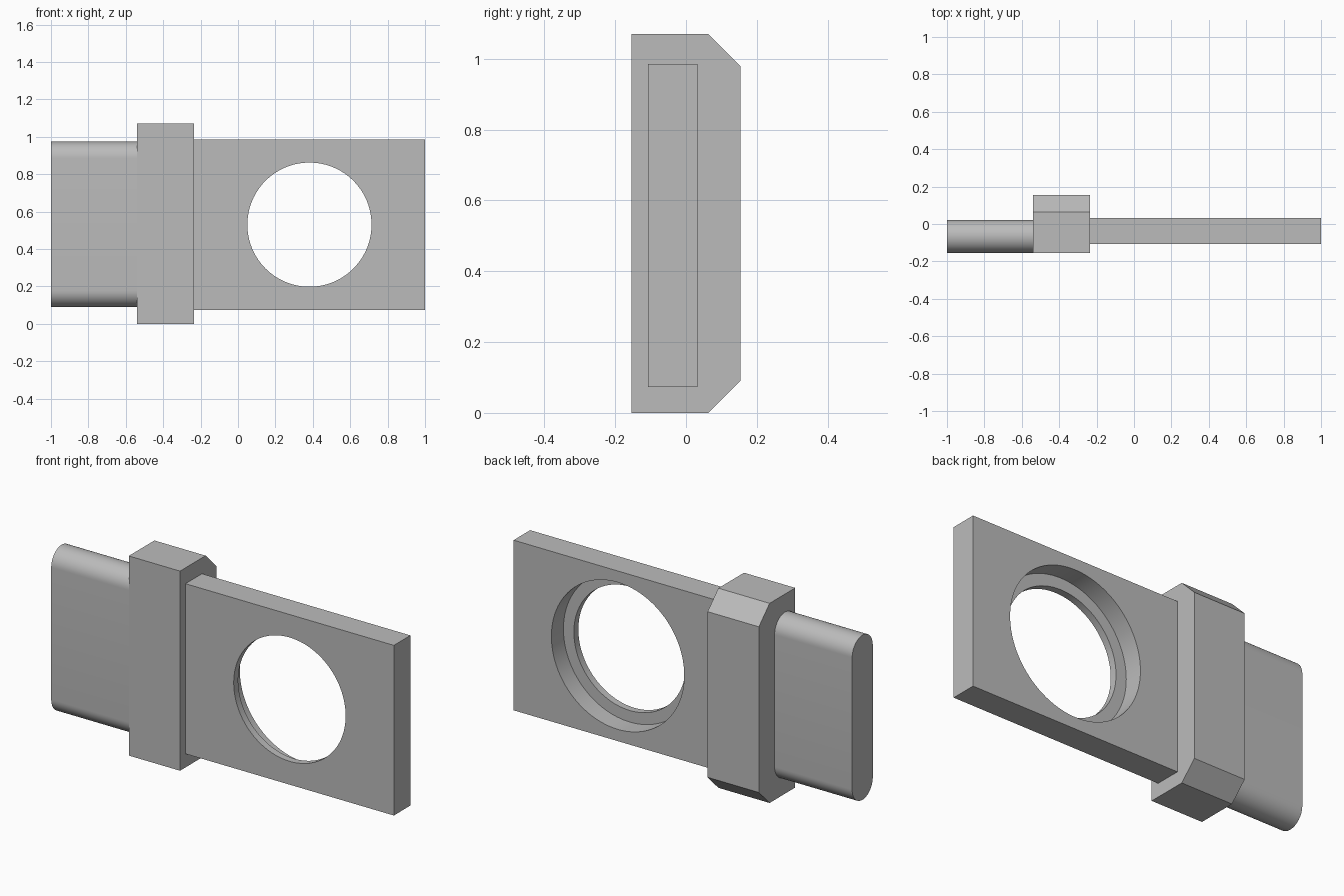
import bpy
import bmesh
from math import pi, sin, cos, radians

old = bpy.data.objects.get("Cube")
if old:
    bpy.data.objects.remove(old, do_unlink=True)

grey = bpy.data.materials.new("plain grey")
grey.use_nodes = True
colour = (0.5, 0.5, 0.5, 1)
grey.diffuse_color = colour
grey.node_tree.nodes["Principled BSDF"].inputs["Base Color"].default_value = colour


def prism(name, profile, x0, x1):
    """Extrude a closed (y, z) profile along x."""
    bm = bmesh.new()
    face = bm.faces.new([bm.verts.new((x0, y, z)) for y, z in profile])
    ext = bmesh.ops.extrude_face_region(bm, geom=[face])
    verts = [v for v in ext["geom"] if isinstance(v, bmesh.types.BMVert)]
    bmesh.ops.translate(bm, verts=verts, vec=(x1 - x0, 0, 0))
    bmesh.ops.recalc_face_normals(bm, faces=bm.faces)
    mesh = bpy.data.meshes.new(name)
    bm.to_mesh(mesh)
    bm.free()
    mesh.materials.append(grey)
    obj = bpy.data.objects.new(name, mesh)
    bpy.context.collection.objects.link(obj)
    return obj


def smooth(obj):
    bpy.ops.object.select_all(action="DESELECT")
    obj.select_set(True)
    bpy.context.view_layer.objects.active = obj
    bpy.ops.object.shade_smooth_by_angle(angle=radians(30))


def bore(target, name, radius, y0, y1):
    """Cut a round hole through the target along y."""
    bpy.ops.mesh.primitive_cylinder_add(
        vertices=96, radius=radius, depth=y1 - y0,
        location=(0.382, (y0 + y1) / 2, 0.53), rotation=(pi / 2, 0, 0))
    cutter = bpy.context.object
    cutter.name = name
    cutter.data.materials.append(grey)
    mod = target.modifiers.new(name, "BOOLEAN")
    mod.operation = "DIFFERENCE"
    mod.solver = "EXACT"
    mod.object = cutter
    bpy.context.view_layer.objects.active = target
    bpy.ops.object.modifier_apply(modifier=name)
    bpy.data.objects.remove(cutter, do_unlink=True)


# Flat plate with a stepped round hole, wider at the back
plate = prism("plate", [(-0.108, 0.073), (0.032, 0.073),
                        (0.032, 0.985), (-0.108, 0.985)], -0.236, 1)
bore(plate, "through_hole", 0.332, -0.3, 0.3)
bore(plate, "counterbore", 0.394, -0.07, 0.3)
smooth(plate)

# Collar with chamfered back edges
prism("collar", [(-0.154, 0), (0.063, 0), (0.154, 0.091),
                 (0.154, 0.979), (0.063, 1.07), (-0.154, 1.07)], -0.54, -0.236)

# Plug tongue with fully rounded top and bottom
r, y_mid, low, high = 0.0875, -0.0665, 0.178, 0.886
steps = 24
arc = [pi * i / steps for i in range(steps + 1)]
outline = [(y_mid + r * cos(a), high + r * sin(a)) for a in arc]
outline += [(y_mid - r * cos(a), low - r * sin(a)) for a in arc]
smooth(prism("tongue", outline, -1, -0.54))
